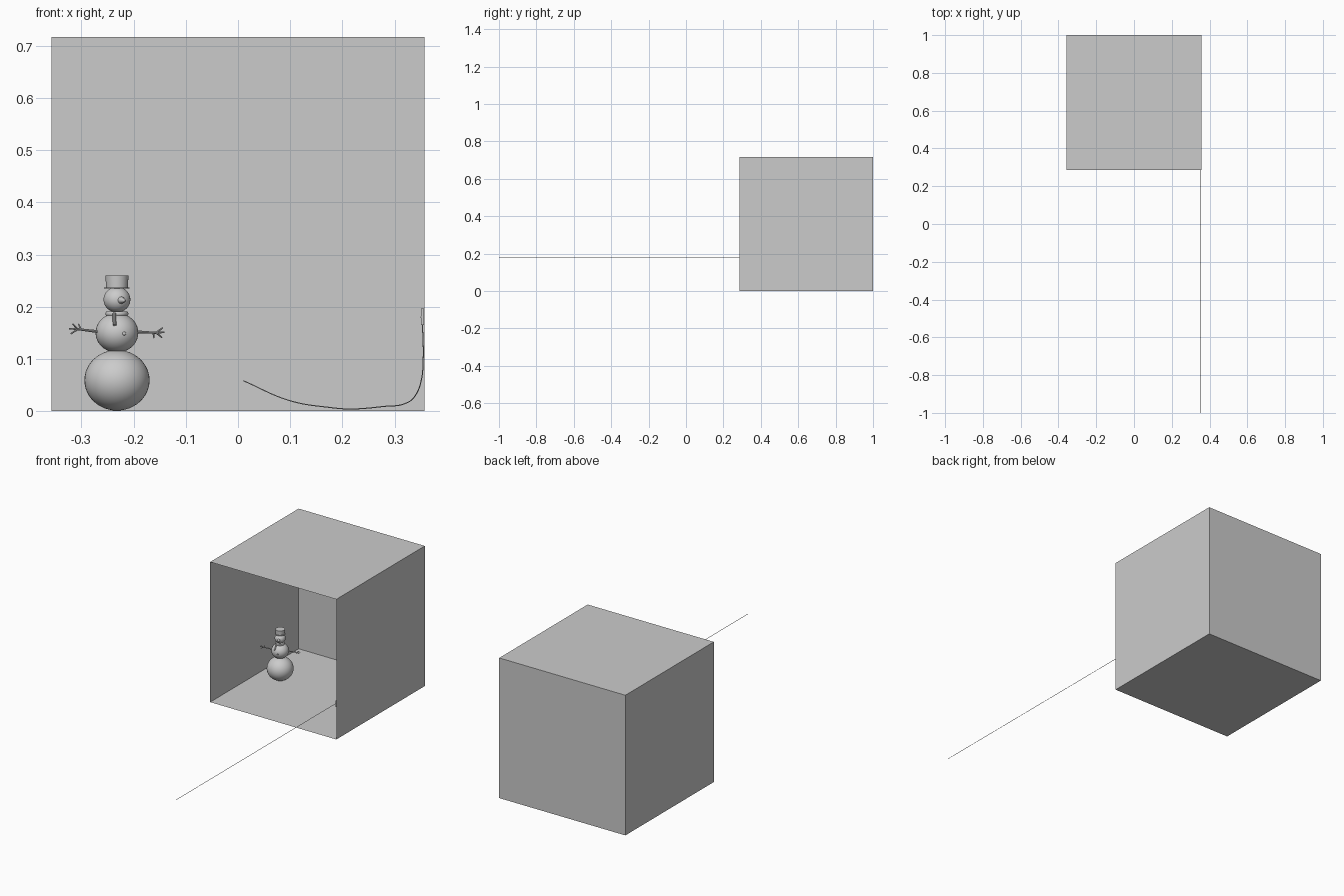
import bpy, bmesh, math
from mathutils import Vector, Matrix

if "Cube" in bpy.data.objects:
    bpy.data.objects.remove(bpy.data.objects["Cube"])

# Snowman stands here, turned a little towards +x
BASE = Matrix.Translation((-0.232, 0.672, 0)) @ Matrix.Rotation(math.radians(20), 4, 'Z')


def finish(bm, name, smooth=True):
    me = bpy.data.meshes.new(name)
    bm.to_mesh(me)
    bm.free()
    ob = bpy.data.objects.new(name, me)
    bpy.context.collection.objects.link(ob)
    if smooth:
        bpy.ops.object.select_all(action='DESELECT')
        ob.select_set(True)
        bpy.context.view_layer.objects.active = ob
        bpy.ops.object.shade_smooth_by_angle(angle=math.radians(35))
    return ob


def ball(name, loc, radii):
    bm = bmesh.new()
    bmesh.ops.create_uvsphere(bm, u_segments=40, v_segments=24, radius=1)
    m = BASE @ Matrix.Translation(loc) @ Matrix.Diagonal((*radii, 1))
    bmesh.ops.transform(bm, matrix=m, verts=bm.verts)
    return finish(bm, name)


def cone(bm, a, b, r1, r2, seg=10):
    a, b = Vector(a), Vector(b)
    d = b - a
    m = Matrix.Translation((a + b) / 2) @ d.to_track_quat('Z', 'Y').to_matrix().to_4x4()
    bmesh.ops.create_cone(bm, cap_ends=True, segments=seg, radius1=r1, radius2=r2,
                          depth=d.length, matrix=BASE @ m)


def lathe(name, profile, seg=40):
    bm = bmesh.new()
    rings = [[bm.verts.new(BASE @ Vector((r * math.cos(math.tau * i / seg),
                                         r * math.sin(math.tau * i / seg), z)))
              for i in range(seg)] for r, z in profile]
    for lo, hi in zip(rings, rings[1:]):
        for i in range(seg):
            j = (i + 1) % seg
            bm.faces.new((lo[i], lo[j], hi[j], hi[i]))
    bm.faces.new(rings[0][::-1])
    bm.faces.new(rings[-1])
    return finish(bm, name)


def box(name, lo, hi, open_front=False):
    bm = bmesh.new()
    lo, hi = Vector(lo), Vector(hi)
    bmesh.ops.create_cube(bm, size=1, matrix=Matrix.Translation((lo + hi) / 2)
                          @ Matrix.Diagonal((*(hi - lo), 1)))
    if open_front:
        bm.normal_update()
        front = [f for f in bm.faces if f.normal.y < -0.9]
        bmesh.ops.delete(bm, geom=front, context='FACES_ONLY')
    return finish(bm, name, False)


def wire(name, pts, r, smooth=True):
    cu = bpy.data.curves.new(name, 'CURVE')
    cu.dimensions = '3D'
    cu.bevel_depth = r
    cu.bevel_resolution = 1
    cu.use_fill_caps = True
    sp = cu.splines.new('BEZIER' if smooth else 'POLY')
    if smooth:
        sp.bezier_points.add(len(pts) - 1)
        for p, co in zip(sp.bezier_points, pts):
            p.co = co
            p.handle_left_type = p.handle_right_type = 'AUTO'
    else:
        sp.points.add(len(pts) - 1)
        for p, co in zip(sp.points, pts):
            p.co = (*co, 1)
    ob = bpy.data.objects.new(name, cu)
    bpy.context.collection.objects.link(ob)
    return ob


# Room: five thin walls, open at the front
box("room_shell", (-0.357, 0.285, 0), (0.357, 1.0, 0.717), open_front=True)

# Snow balls
ball("lower_ball", (0, 0, 0.059), (0.0625, 0.0625, 0.058))
ball("middle_ball", (0, 0, 0.150), (0.041, 0.041, 0.0378))
ball("head_ball", (0, 0, 0.2136), (0.0257, 0.0257, 0.0245))

# Hat with brim
lathe("hat", [(0.0245, 0.2352), (0.0245, 0.2370), (0.0208, 0.2372), (0.0222, 0.2597)])

# Scarf ring and hanging tail
lathe("scarf", [(0.017, 0.1825), (0.0205, 0.183), (0.0218, 0.185), (0.0218, 0.188),
                (0.0205, 0.1905), (0.017, 0.191)])
bm = bmesh.new()
cone(bm, (-0.013, -0.021, 0.187), (-0.018, -0.036, 0.165), 0.0035, 0.0035)
finish(bm, "scarf_tail")

# Nose
bm = bmesh.new()
cone(bm, (0, -0.022, 0.2125), (0, -0.048, 0.211), 0.0075, 0.0015, 16)
finish(bm, "nose")

# Button on the chest
ball("button", (0, -0.041, 0.1485), (0.0035, 0.003, 0.0035))

# Twig arms with forked fingers
for side, name, dz in ((-1, "left_arm", 0.004), (1, "right_arm", -0.003)):
    bm = bmesh.new()
    wrist = Vector((side * 0.080, 0, 0.153 + dz))
    cone(bm, (side * 0.037, 0, 0.152), wrist, 0.0028, 0.002)
    for dx, dy, up in ((0.017, 0.002, 0.001), (0.012, -0.004, 0.010), (0.013, 0.003, -0.009)):
        cone(bm, wrist, wrist + Vector((side * dx, dy, up)), 0.002, 0.0014, 8)
    elbow = wrist - Vector((side * 0.006, 0, 0))
    cone(bm, elbow, elbow + Vector((side * 0.003, 0.004, 0.010 * -side)), 0.0018, 0.0012, 8)
    finish(bm, name)

# Small plate on the right wall, with a straight line running out forwards
box("wall_plate", (0.351, 0.286, 0.165), (0.3565, 0.306, 0.197))
wire("straight_line", [(0.35, -1.0, 0.18), (0.35, 0.29, 0.18)], 0.001, False)

# Slack cable dropping from the plate and trailing over the floor
path = [(0.3535, 0.30, 0.170), (0.355, 0.31, 0.10), (0.3515, 0.33, 0.06), (0.340, 0.36, 0.03),
        (0.319, 0.41, 0.014), (0.281, 0.48, 0.009), (0.217, 0.57, 0.004), (0.175, 0.63, 0.007),
        (0.099, 0.73, 0.020), (0.0105, 0.85, 0.058)]
wire("slack_cable", path, 0.001)
